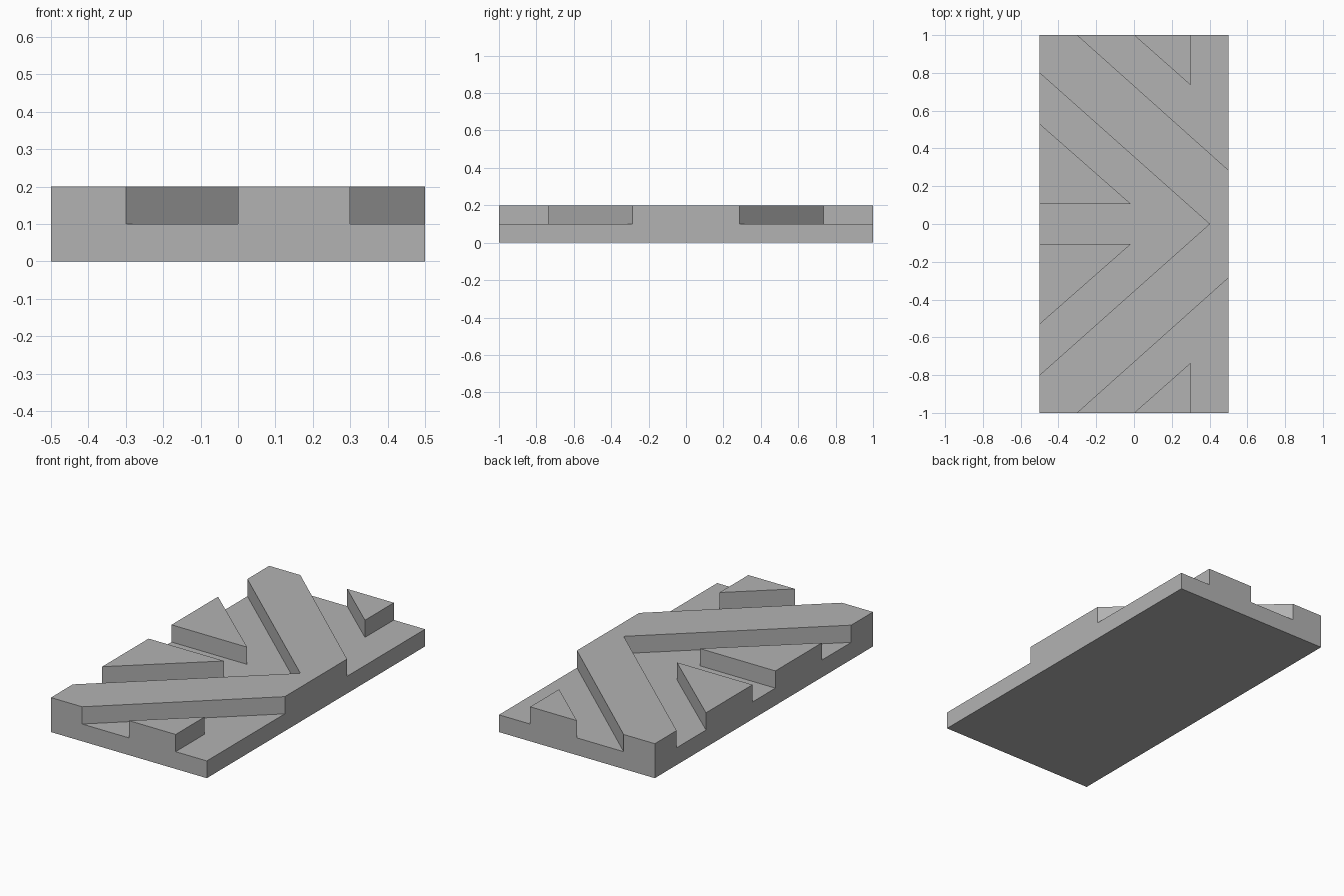
import bpy
import bmesh

if "Cube" in bpy.data.objects:
    bpy.data.objects.remove(bpy.data.objects["Cube"])

GROOVE_FLOOR, TOP = 0.1, 0.2


def prism(name, outline, z0, z1):
    """Extrude a flat outline into a closed solid."""
    bm = bmesh.new()
    face = bm.faces.new([bm.verts.new((x, y, z0)) for x, y in outline])
    ext = bmesh.ops.extrude_face_region(bm, geom=[face])
    verts = [g for g in ext["geom"] if isinstance(g, bmesh.types.BMVert)]
    bmesh.ops.translate(bm, verts=verts, vec=(0, 0, z1 - z0))
    bmesh.ops.recalc_face_normals(bm, faces=bm.faces)
    mesh = bpy.data.meshes.new(name)
    bm.to_mesh(mesh)
    bm.free()
    obj = bpy.data.objects.new(name, mesh)
    bpy.context.collection.objects.link(obj)
    return obj


grey = bpy.data.materials.new("plain grey")
grey.diffuse_color = (0.45, 0.45, 0.45, 1)
grey.use_nodes = True
grey.node_tree.nodes["Principled BSDF"].inputs["Base Color"].default_value = grey.diffuse_color

# Solid block that the tread grooves are cut into
tile = prism("chevron_tile", [(-0.5, -1), (0.5, -1), (0.5, 1), (-0.5, 1)], 0, TOP)
tile.data.materials.append(grey)

# Outer groove: wraps a corner wedge, runs out past the block edges
outer = [(-0.412, 1.1), (-0.113, 1.1), (0.3, 0.735),
         (0.3, 1.1), (0.6, 1.1), (0.6, 0.196)]

# Inner groove: arrow inside the chevron, leaving two side wedges
half = [(-0.6, 0.105), (-0.015, 0.105), (-0.6, 0.619), (-0.6, 0.889)]
inner = half + [(0.4, 0)] + [(x, -y) for x, y in reversed(half)]

cutters = [
    prism("outer_groove_back", outer, GROOVE_FLOOR, 0.3),
    prism("outer_groove_front", [(x, -y) for x, y in outer], GROOVE_FLOOR, 0.3),
    prism("inner_groove", inner, GROOVE_FLOOR, 0.3),
]

# Cut the grooves, then discard the cutters
bpy.context.view_layer.objects.active = tile
for cutter in cutters:
    cutter.hide_render = True
    mod = tile.modifiers.new(cutter.name, "BOOLEAN")
    mod.operation = "DIFFERENCE"
    mod.solver = "EXACT"
    mod.object = cutter
    bpy.ops.object.modifier_apply(modifier=mod.name)
    bpy.data.objects.remove(cutter)
